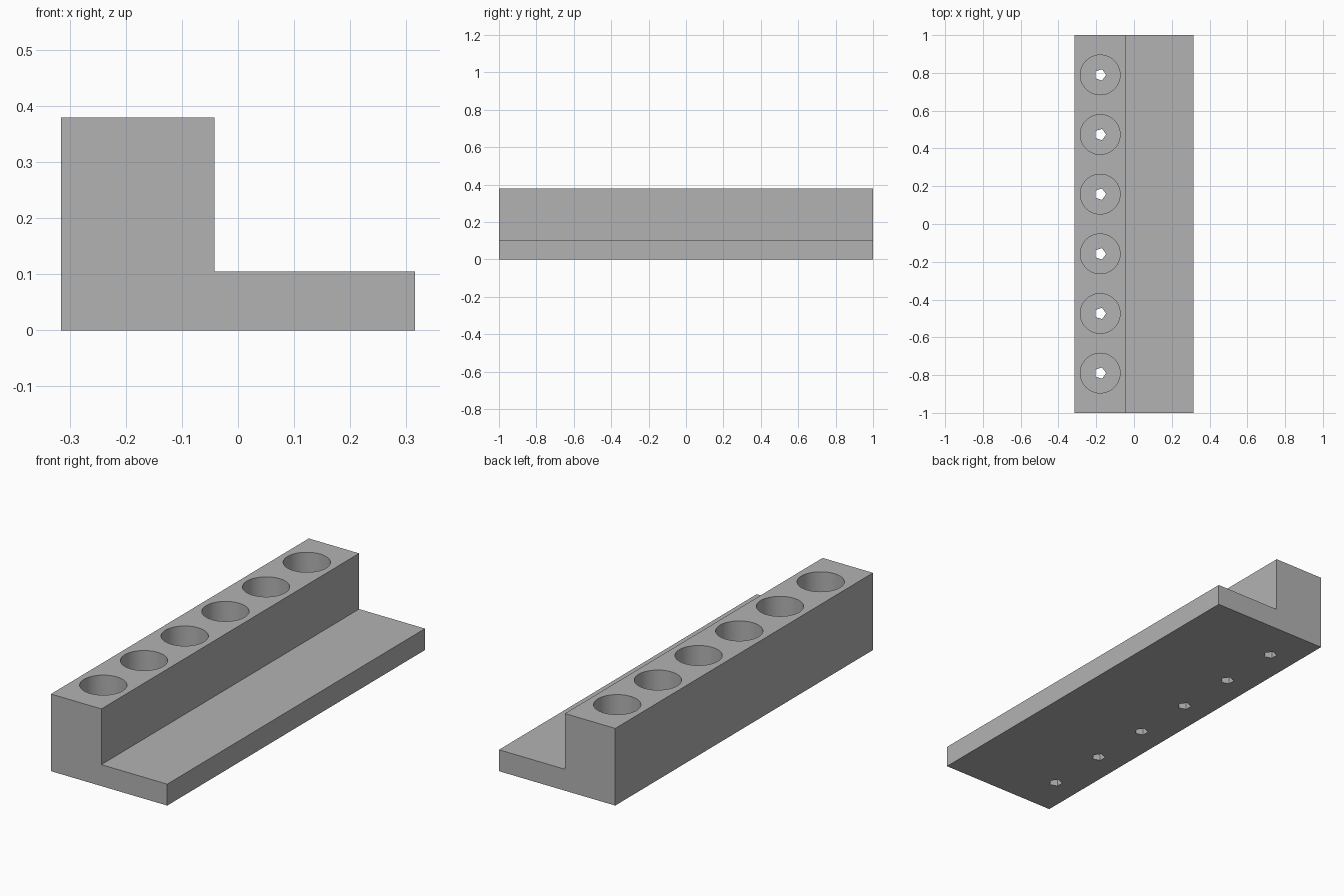
import bpy
import bmesh
from math import radians
from mathutils import Matrix

cube = bpy.data.objects.get("Cube")
if cube:
    bpy.data.objects.remove(cube, do_unlink=True)

MM = 2 / 190                      # design unit: the rack is 190 long
LENGTH, WIDTH, HEIGHT = 190, 60, 36
BASE, BLOCK = 10, 26              # ledge thickness, block width
HOLE_X = -WIDTH / 2 + BLOCK / 2
HOLE_YS = [-75 + 30 * i for i in range(6)]

grey = bpy.data.materials.new("plain grey")
grey.use_nodes = True
grey.diffuse_color = (0.45, 0.45, 0.45, 1)
grey.node_tree.nodes["Principled BSDF"].inputs["Base Color"].default_value = grey.diffuse_color


def add_object(name, bm):
    bmesh.ops.scale(bm, vec=(MM, MM, MM), verts=bm.verts)
    bmesh.ops.recalc_face_normals(bm, faces=bm.faces)
    mesh = bpy.data.meshes.new(name)
    bm.to_mesh(mesh)
    bm.free()
    mesh.materials.append(grey)
    obj = bpy.data.objects.new(name, mesh)
    bpy.context.collection.objects.link(obj)
    return obj


def hole_row(name, radius, sides, bottom, top):
    """A row of upright cutters, each with a corner pointing to +x."""
    bm = bmesh.new()
    for y in HOLE_YS:
        ring = bmesh.ops.create_cone(bm, cap_ends=True, segments=sides, radius1=radius,
                                     radius2=radius, depth=top - bottom)["verts"]
        bmesh.ops.rotate(bm, verts=ring, matrix=Matrix.Rotation(radians(-90), 3, "Z"))
        bmesh.ops.translate(bm, verts=ring, vec=(HOLE_X, y, (top + bottom) / 2))
    cutter = add_object(name, bm)
    cutter.hide_render = True
    cutter.hide_set(True)
    return cutter


# L-shaped body
half, step = WIDTH / 2, -WIDTH / 2 + BLOCK
outline = [(-half, 0), (half, 0), (half, BASE), (step, BASE), (step, HEIGHT), (-half, HEIGHT)]
bm = bmesh.new()
face = bm.faces.new([bm.verts.new((x, -LENGTH / 2, z)) for x, z in outline])
end = bmesh.ops.extrude_face_region(bm, geom=[face])["geom"]
bmesh.ops.translate(bm, vec=(0, LENGTH, 0),
                    verts=[v for v in end if isinstance(v, bmesh.types.BMVert)])
rack = add_object("rack_body", bm)

# Round pockets and the small five-sided drain holes below them
cutters = [hole_row("pocket_cutter", 10, 64, BASE, HEIGHT + 5),
           hole_row("drain_cutter", 3, 5, -5, BASE + 5)]
bpy.context.view_layer.objects.active = rack
rack.select_set(True)
for cutter in cutters:
    cut = rack.modifiers.new(cutter.name, "BOOLEAN")
    cut.operation = "DIFFERENCE"
    cut.solver = "EXACT"
    cut.object = cutter
    bpy.ops.object.modifier_apply(modifier=cut.name)
for cutter in cutters:
    bpy.data.objects.remove(cutter, do_unlink=True)

bpy.ops.object.shade_smooth_by_angle(angle=radians(30))
